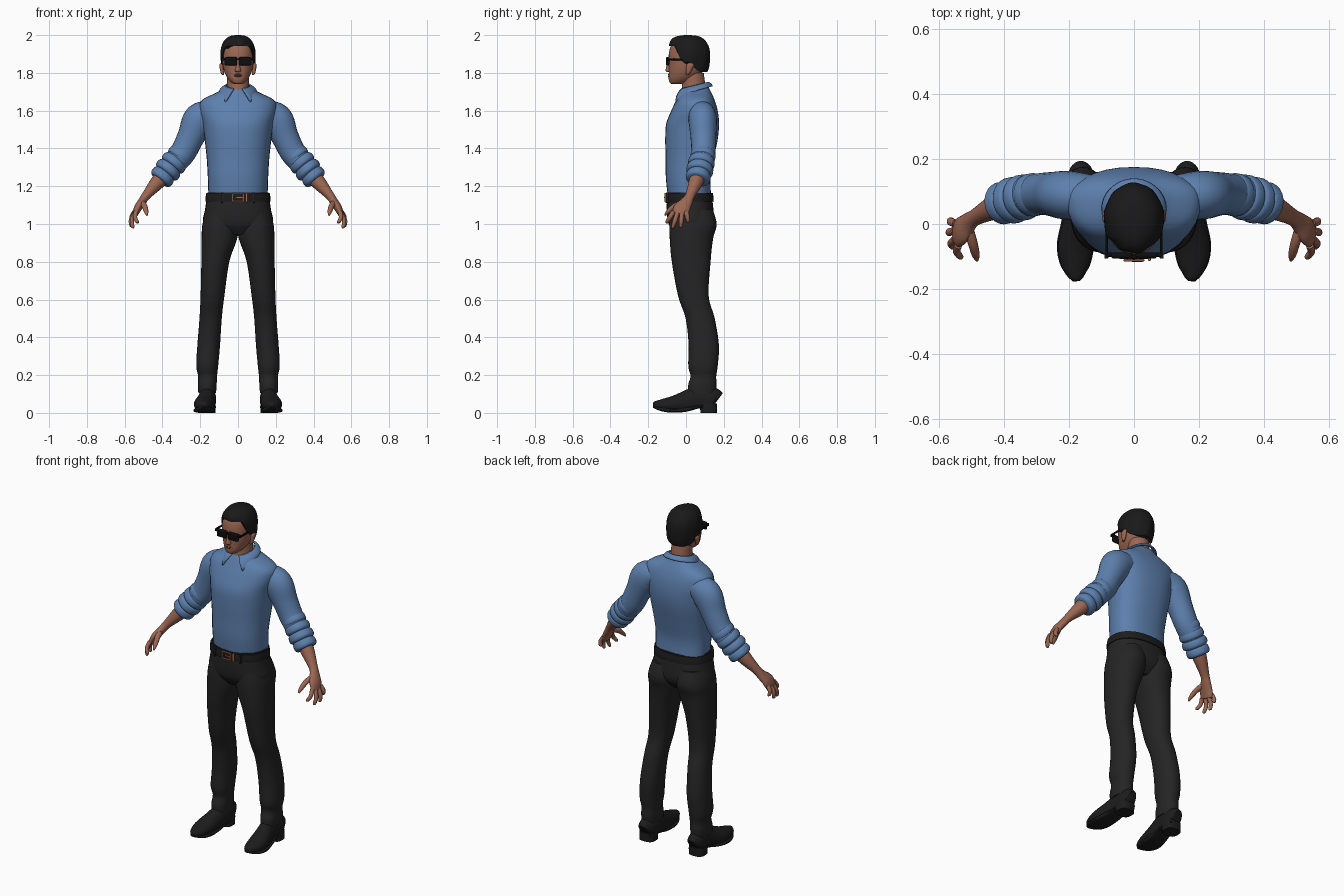
import bpy, bmesh
from math import sin, cos, pi, radians, copysign
from mathutils import Vector

if "Cube" in bpy.data.objects:
    bpy.data.objects.remove(bpy.data.objects["Cube"])

X, Y, Z = Vector((1, 0, 0)), Vector((0, 1, 0)), Vector((0, 0, 1))
parts = []


def material(name, r, g, b):
    mat = bpy.data.materials.new(name)
    mat.use_nodes = True
    mat.diffuse_color = (r, g, b, 1)
    node = next(n for n in mat.node_tree.nodes if n.type == "BSDF_PRINCIPLED")
    node.inputs["Base Color"].default_value = (r, g, b, 1)
    node.inputs["Roughness"].default_value = 0.8
    return mat


SHIRT = material("blue_cotton", 0.11, 0.215, 0.42)
SKIN = material("warm_skin", 0.33, 0.135, 0.085)
LIPS = material("lip_brown", 0.25, 0.085, 0.06)
TROUSER = material("charcoal_cloth", 0.018, 0.018, 0.018)
HAIR = material("black_hair", 0.01, 0.01, 0.01)
LEATHER = material("black_leather", 0.012, 0.012, 0.012)
GLASS = material("black_glass", 0.004, 0.004, 0.005)
COPPER = material("copper", 0.42, 0.15, 0.08)


def finish(name, bm, mat, mirror=False, bevel=0):
    bmesh.ops.recalc_face_normals(bm, faces=bm.faces)
    mesh = bpy.data.meshes.new(name)
    bm.to_mesh(mesh)
    bm.free()
    mesh.materials.append(mat)
    obj = bpy.data.objects.new(name, mesh)
    bpy.context.collection.objects.link(obj)
    if bevel:
        mod = obj.modifiers.new("Bevel", "BEVEL")
        mod.width, mod.segments = bevel, 3
    if mirror:
        obj.modifiers.new("Mirror", "MIRROR")
    parts.append(obj)
    return obj


def skin_rings(name, rings, mat, closed=True, caps=True, mirror=False):
    """Bridge equal-length rings of points into one surface."""
    bm = bmesh.new()
    grid = [[bm.verts.new(p) for p in ring] for ring in rings]
    count = len(grid[0])
    for low, high in zip(grid, grid[1:]):
        for i in range(count if closed else count - 1):
            j = (i + 1) % count
            bm.faces.new((low[i], low[j], high[j], high[i]))
    if caps:
        bm.faces.new(grid[0])
        bm.faces.new(grid[-1])
    return finish(name, bm, mat, mirror)


def smooth_rows(rows, steps=5):
    """Catmull-Rom interpolation of whole rows of numbers."""
    rows = [Vector(r) for r in rows]
    rows = [rows[0]] + rows + [rows[-1]]
    out = []
    for a, b, c, d in zip(rows, rows[1:], rows[2:], rows[3:]):
        for k in range(steps):
            t = k / steps
            out.append(b + (c - a) * (t / 2) + (a * 2 - b * 5 + c * 4 - d) * (t * t / 2)
                       + (b * 3 - a - c * 3 + d) * (t ** 3 / 2))
    return out + [rows[-1]]


def oval(power, count=32):
    for i in range(count):
        a = 2 * pi * i / count
        yield [copysign(abs(f) ** (2 / power), f) for f in (cos(a), sin(a))]


def stack(name, rows, mat, bias=0.5, power=2, mirror=False, steps=5):
    """Level rings: height, centre x, half width, front y, back y."""
    rings = []
    for z, x, half, front, back in smooth_rows(rows, steps):
        mid = front + (back - front) * bias
        rings.append([(x + half * c, mid + s * (back - mid if s > 0 else mid - front), z)
                      for c, s in oval(power)])
    return skin_rings(name, rings, mat, mirror=mirror)


def tube(name, rows, mat, ref=Y, power=2, floor=0, steps=5):
    """Mirrored tube along a path: x, y, z, radius along ref, radius across."""
    pts = smooth_rows(rows, steps)
    rings = []
    for i, row in enumerate(pts):
        ahead, behind = pts[min(i + 1, len(pts) - 1)], pts[max(i - 1, 0)]
        tangent = (Vector(ahead[:3]) - Vector(behind[:3])).normalized()
        v = tangent.cross(ref).normalized()
        u = v.cross(tangent)
        ring = [Vector(row[:3]) + u * row[3] * c + v * row[4] * s for c, s in oval(power, 24)]
        rings.append([(p.x, p.y, max(p.z, floor)) for p in ring])
    return skin_rings(name, rings, mat, mirror=True)


def box(name, centre, size, mat, mirror=False, bevel=0.002):
    bm = bmesh.new()
    bmesh.ops.create_cube(bm, size=1)
    for v in bm.verts:
        v.co = Vector(centre) + Vector(a * b for a, b in zip(v.co, size))
    return finish(name, bm, mat, mirror, bevel)


# Shirt body
stack("shirt_body", [
    (1.16, 0, .157, -.098, .132), (1.25, 0, .16, -.107, .13), (1.35, 0, .166, -.108, .148),
    (1.45, 0, .177, -.11, .168), (1.53, 0, .188, -.105, .175), (1.6, 0, .205, -.078, .168),
    (1.655, 0, .192, -.052, .152), (1.7, 0, .105, -.03, .132), (1.728, 0, .066, -.01, .118),
], SHIRT, bias=0.6, power=2.3)

# Sleeves with rolled bands at the elbow
tube("sleeves", [
    (.13, .085, 1.585, .065, .065), (.2, .088, 1.555, .075, .088), (.25, .092, 1.46, .068, .072),
    (.29, .092, 1.38, .064, .068), (.34, .083, 1.32, .063, .063), (.4, .065, 1.255, .052, .052),
], SHIRT)
start, end = Vector((.31, .09, 1.36)), Vector((.40, .065, 1.25))
for k, radius in enumerate((.066, .07, .071, .065)):
    mid = start.lerp(end, k / 3)
    along = (end - start).normalized() * 0.024
    tube("sleeve_roll", [(*(mid + along * t), radius * f, radius * f)
                         for t, f in ((-1, .86), (-.6, .98), (.5, 1), (1, .84))], SHIRT, steps=3)

# Folded collar, open at the throat
collar = []
for k in range(6):
    t, ring = k / 5, []
    for i in range(33):
        a = radians(160) * (i / 16 - 1)
        turn = a * (1 - 0.14 * t)
        reach = 0.075 + t * (0.02 if cos(a) > 0 else 0.06)
        drop = 0.024 + 0.055 * min(0, cos(a)) ** 2
        bulge = 0.006 * sin(pi * t)
        ring.append(((0.066 + 0.034 * t + bulge) * sin(turn),
                     0.045 + (reach + bulge) * cos(turn), 1.735 + 0.018 * cos(a) - drop * t))
    collar.append(ring)
flap = skin_rings("collar", collar, SHIRT, closed=False, caps=False)
flap.modifiers.new("Thickness", "SOLIDIFY").thickness = 0.008

# Trousers
stack("trouser_seat", [
    (.945, 0, .11, -.055, .1), (1.0, 0, .183, -.092, .145), (1.08, 0, .174, -.102, .145),
    (1.168, 0, .16, -.099, .133)], TROUSER, power=2.3)
stack("trouser_legs", [
    (.105, .163, .047, .012, .158), (.15, .163, .05, .012, .162), (.195, .161, .05, .024, .16),
    (.25, .163, .058, .012, .168), (.36, .155, .06, .014, .174), (.5, .145, .059, -.002, .152),
    (.62, .135, .063, -.042, .12), (.8, .12, .074, -.075, .13), (.92, .099, .094, -.086, .143),
    (1.0, .092, .096, -.088, .162), (1.08, .085, .08, -.08, .14),
], TROUSER, mirror=True, power=2.2)

# Belt, loops and buckle
stack("belt", [(1.118, 0, .173, -.108, .147), (1.14, 0, .172, -.109, .146),
               (1.163, 0, .168, -.107, .142)], LEATHER, power=2.3, steps=2)
box("belt_loops", (.085, -.098, 1.14), (.012, .016, .056), TROUSER, mirror=True)
for z in (1.12, 1.16):
    box("buckle_bar", (0, -.111, z), (.06, .008, .007), COPPER)
box("buckle_sides", (.028, -.111, 1.14), (.007, .008, .045), COPPER, mirror=True)
box("buckle_prong", (.01, -.113, 1.14), (.036, .006, .006), COPPER)
box("belt_keeper", (.047, -.108, 1.14), (.009, .01, .05), COPPER)

# Shoes
tube("shoe_uppers", [
    (.163, .162, .06, .03, .05), (.163, .14, .07, .046, .065), (.163, .06, .07, .047, .068),
    (.17, 0, .055, .05, .062), (.18, -.07, .045, .054, .044), (.18, -.13, .04, .042, .032),
    (.178, -.165, .042, .022, .02), (.178, -.175, .042, .008, .01),
], LEATHER, ref=X, floor=.022)
tube("shoe_soles", [
    (.163, .16, .036, .035, .008), (.163, .08, .034, .046, .008), (.172, 0, .018, .052, .012),
    (.18, -.07, .013, .057, .012), (.18, -.13, .02, .044, .011), (.178, -.174, .034, .012, .006),
], LEATHER, ref=X, power=3)
stack("shoe_heels", [(0, .165, .047, .076, .163), (.05, .165, .047, .074, .164)],
      LEATHER, power=3, mirror=True, steps=1)

# Forearms, palms, fingers and thumbs
tube("forearms", [
    (.35, .08, 1.31, .045, .045), (.42, .055, 1.228, .039, .04), (.485, .022, 1.152, .026, .024),
    (.508, .004, 1.118, .032, .022), (.53, -.02, 1.085, .044, .021),
    (.545, -.032, 1.05, .042, .015)], SKIN)
for knuckle, tip in (((.54, -.066, 1.065), (.532, -.104, 1.005)),
                     ((.548, -.046, 1.055), (.558, -.072, .978)),
                     ((.551, -.022, 1.055), (.566, -.028, .982)),
                     ((.548, .002, 1.065), (.562, .012, 1.01))):
    base, point = Vector(knuckle), Vector(tip)
    bend = base.lerp(point, 0.5) + X * 0.009
    tube("finger", [(*base, .012, .012), (*bend, .012, .011),
                    (*base.lerp(point, 0.92), .009, .009), (*point, .003, .003)], SKIN, steps=4)
tube("thumb", [(.51, -.01, 1.115, .016, .016), (.495, -.06, 1.095, .015, .014),
               (.486, -.095, 1.066, .012, .011), (.482, -.112, 1.045, .004, .004)], SKIN, ref=X)

# Neck, head and face
stack("neck", [(1.66, 0, .064, -.034, .11), (1.72, 0, .059, -.022, .104),
               (1.8, 0, .057, -.02, .094)], SKIN)
stack("head", [
    (1.742, 0, .022, -.078, -.02), (1.75, 0, .036, -.087, .01), (1.77, 0, .054, -.092, .05),
    (1.8, 0, .07, -.091, .085), (1.84, 0, .08, -.091, .105), (1.9, 0, .084, -.091, .115),
    (1.95, 0, .076, -.075, .108), (1.985, 0, .035, -.03, .065)], SKIN, power=2.2)
stack("nose", [(1.805, 0, .011, -.1, -.07), (1.812, 0, .017, -.108, -.07),
               (1.835, 0, .011, -.104, -.07), (1.875, 0, .009, -.093, -.07)], SKIN)
stack("lips", [(1.778, 0, .014, -.093, -.07), (1.784, 0, .024, -.097, -.07),
               (1.787, 0, .026, -.093, -.07), (1.791, 0, .022, -.097, -.07),
               (1.796, 0, .012, -.093, -.07)], LIPS, steps=2)
stack("ears", [(1.79, .08, .005, .0, .015), (1.805, .084, .009, .0, .026),
               (1.84, .088, .01, .002, .042), (1.852, .087, .005, .012, .034)], SKIN, mirror=True)

# Sunglasses
box("glasses_frames", (.038, -.097, 1.861), (.066, .018, .046), GLASS, True, .008)
box("glasses_bridge", (0, -.1, 1.872), (.02, .012, .01), GLASS)
box("glasses_temples", (.0835, -.035, 1.872), (.007, .125, .011), GLASS, True)
box("glasses_hinges", (.076, -.094, 1.872), (.018, .014, .014), GLASS, True)

# Hair cap with a raised hairline over the brow and soft locks
hair = []
for k in range(17):
    t, ring = k / 16, []
    for i in range(64):
        a = 2 * pi * i / 64
        f = -cos(a)
        brow = min(1, max(0, (f - 0.3) / 0.4))
        low = -25 + 50 * brow * brow * (3 - 2 * brow) - 50 * min(1, max(0, -f * 1.5))
        e = radians(low + (89 - low) * t)
        r = cos(e if e > 0 else e / 2) ** 0.7
        r *= 1 + 0.018 * sin(a * 9 + t * 5) * (1 - t)
        sweep = 0.012 * max(0, f) * sin(pi * t)
        ring.append((0.093 * r * sin(a), 0.015 + (0.112 * r + sweep) * cos(a), 1.9 + 0.1 * sin(e)))
    hair.append(ring)
skin_rings("hair", hair, HAIR).modifiers.new("Thickness", "SOLIDIFY").thickness = 0.012

# Smooth shading with crisp edges
bpy.ops.object.select_all(action="DESELECT")
for obj in parts:
    obj.select_set(True)
bpy.context.view_layer.objects.active = parts[0]
bpy.ops.object.shade_smooth_by_angle(angle=radians(40))
